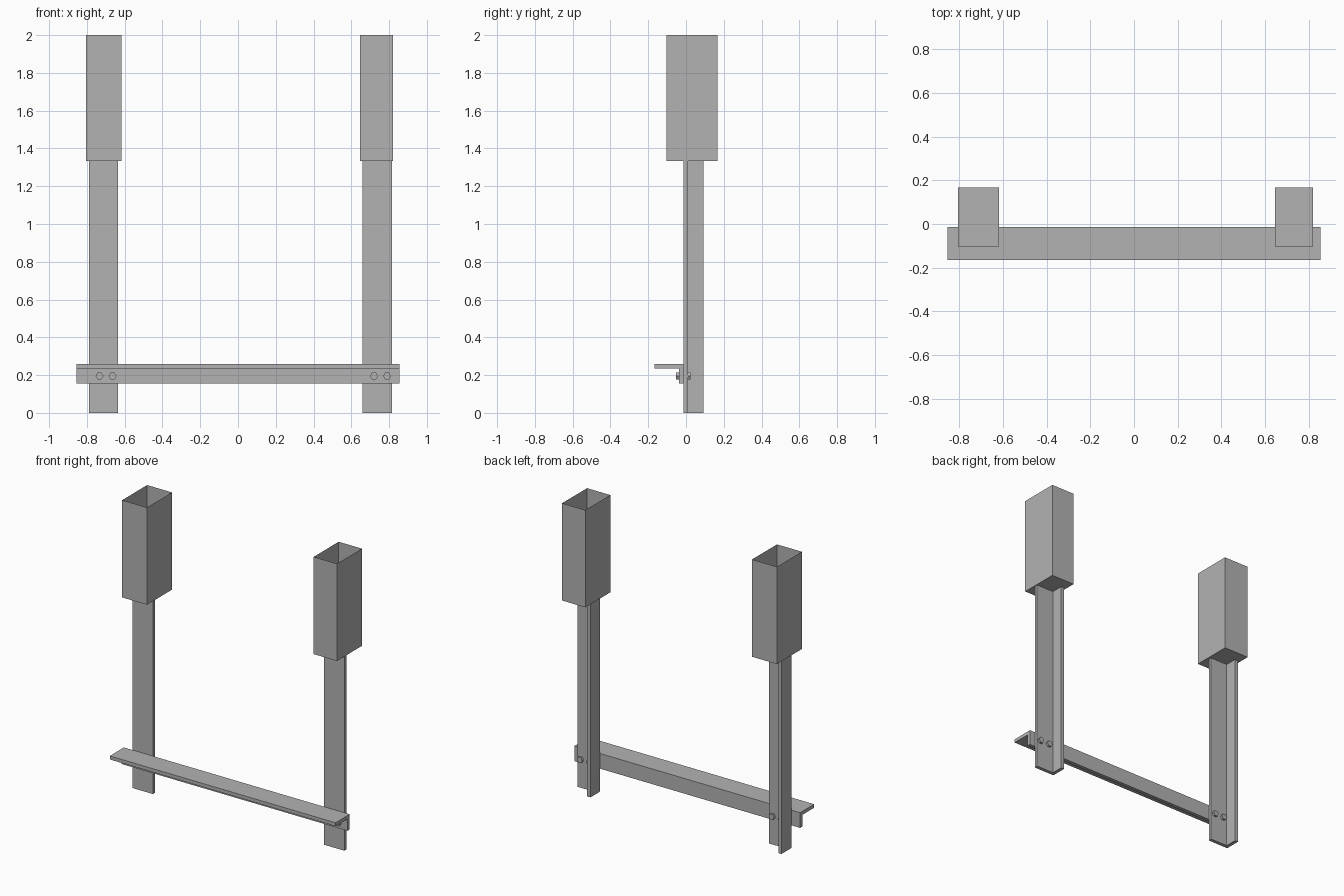
import bpy
import math

cube = bpy.data.objects.get("Cube")
if cube:
    bpy.data.objects.remove(cube, do_unlink=True)

steel = bpy.data.materials.new("grey_steel")
steel.use_nodes = True
GREY = (0.45, 0.45, 0.45, 1)
steel.diffuse_color = GREY
steel.node_tree.nodes["Principled BSDF"].inputs["Base Color"].default_value = GREY


def prism(name, profile, axis, start, end, open_end=False):
    """Extrude a 2D profile along x, y or z; open_end leaves the far cap off."""
    place = {"x": lambda a, b, t: (t, a, b),
             "y": lambda a, b, t: (a, t, b),
             "z": lambda a, b, t: (a, b, t)}[axis]
    n = len(profile)
    verts = [place(a, b, t) for t in (start, end) for a, b in profile]
    faces = [(i, (i + 1) % n, (i + 1) % n + n, i + n) for i in range(n)]
    faces.append(tuple(reversed(range(n))))
    if not open_end:
        faces.append(tuple(range(n, 2 * n)))
    if axis == "y":
        faces = [f[::-1] for f in faces]
    mesh = bpy.data.meshes.new(name)
    mesh.from_pydata(verts, [], faces)
    mesh.materials.append(steel)
    obj = bpy.data.objects.new(name, mesh)
    bpy.context.collection.objects.link(obj)
    return obj


def hexagon(x, z, r):
    return [(x + r * math.cos(k * math.pi / 3), z + r * math.sin(k * math.pi / 3))
            for k in range(6)]


T = 0.024               # thickness of the angle iron
BACK = -0.014           # plane where the crossbar meets the posts
SOCKET_Z = 1.334        # floor of the sockets

# Angle-iron crossbar: vertical leg against the posts, shelf to the front
prism("crossbar",
      [(BACK, 0.156), (BACK, 0.26), (-0.166, 0.26), (-0.166, 0.26 - T),
       (BACK - T, 0.26 - T), (BACK - T, 0.156)],
      "x", -0.855, 0.855)

# Per side: post edges, socket edges, bolt positions
sides = {
    "right": ((-0.788, -0.635), (-0.806, -0.618), (-0.733, -0.664)),
    "left": ((0.66, 0.815), (0.645, 0.821), (0.72, 0.789)),
}

for side, ((x0, x1), (s0, s1), bolts) in sides.items():
    # L-section post: flange at the front, web running back on the -x edge
    prism(side + "_post",
          [(x0, BACK), (x1, BACK), (x1, BACK + T), (x0 + T, BACK + T),
           (x0 + T, 0.092), (x0, 0.092)],
          "z", 0, SOCKET_Z)

    # Thin sheet socket, open at the top
    prism(side + "_socket",
          [(s0, -0.102), (s1, -0.102), (s1, 0.168), (s0, 0.168)],
          "z", SOCKET_Z, 2, open_end=True)

    # Hex bolt heads in front, nuts behind
    for i, x in enumerate(bolts, 1):
        prism(f"{side}_bolt_head_{i}", hexagon(x, 0.195, 0.021),
              "y", BACK - T - 0.015, BACK - T)
        prism(f"{side}_nut_{i}", hexagon(x, 0.195, 0.021),
              "y", BACK + T, BACK + T + 0.015)
